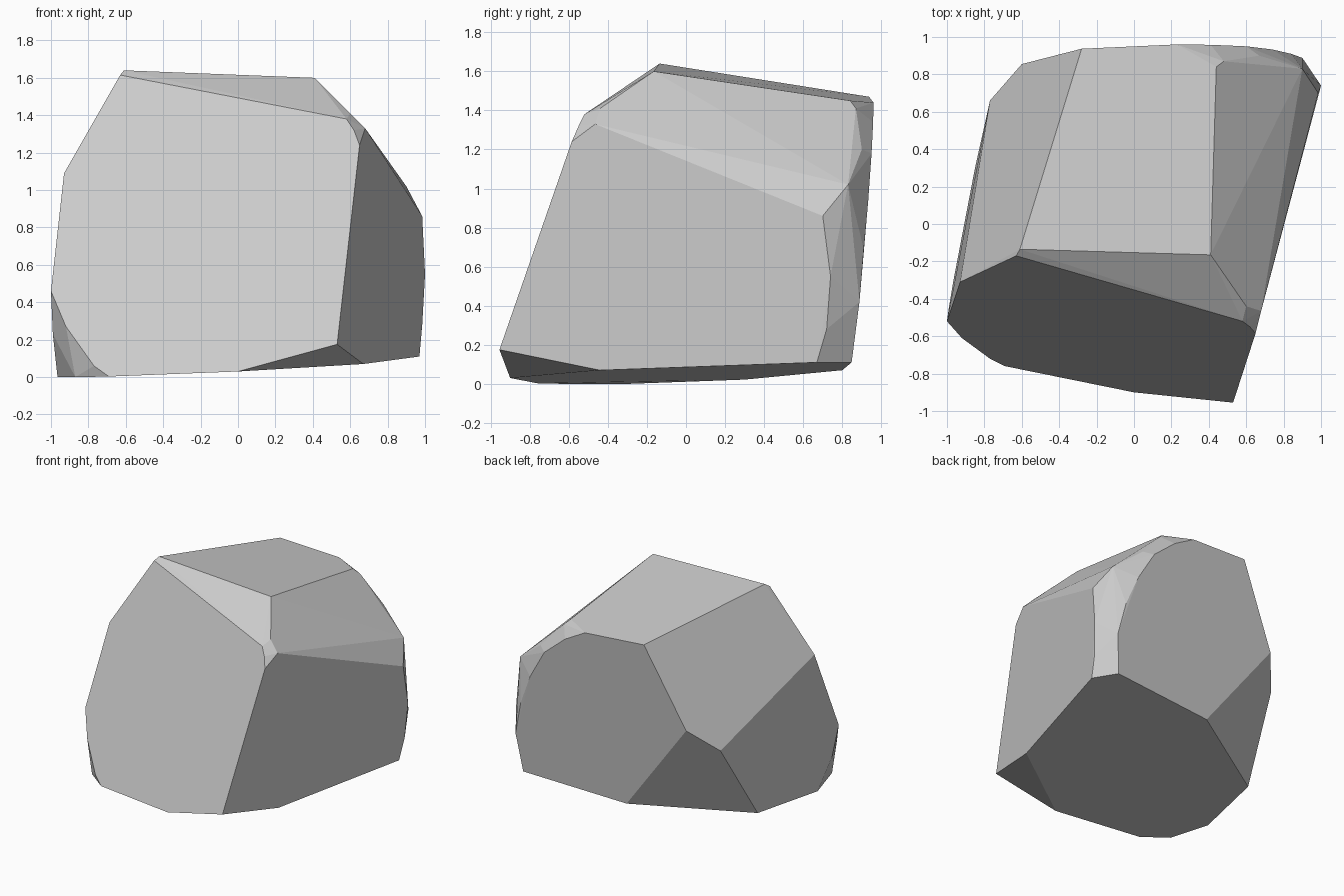
import bpy, bmesh, math

if "Cube" in bpy.data.objects:
    bpy.data.objects.remove(bpy.data.objects["Cube"])

# Corner groups of a faceted boulder: its surface is their convex hull
top_slab = [(-.61, -.135, 1.64), (.41, -.165, 1.6), (.44, .84, 1.45),
            (.23, .96, 1.44), (-.28, .937, 1.47)]
front_face = [(-.63, -.17, 1.615), (.58, -.52, 1.38), (.62, -.55, 1.32),
              (.65, -.585, 1.24), (.53, -.955, .175), (0, -.9, .03),
              (-.69, -.76, .003), (-.77, -.72, .06), (-.92, -.61, .27),
              (-1, -.52, .46), (-.93, -.31, 1.09)]
left_side = [(-.77, .66, .64), (-.6, .855, .83), (-.85, .3, .022),
             (-.965, -.3, 0), (-.87, -.62, 0), (-.99, -.45, .23)]
right_side = [(.6, -.44, 1.41), (.68, -.465, 1.33), (.67, -.44, .07),
              (.97, .67, .11)]
# Chipped strip between the right side and the back
chip_inner = [(.48, .87, 1.41), (.67, .9, 1.2), (.9, .83, 1.02), (.985, .7, .86),
              (1, .74, .55), (.985, .72, .28)]
back_rim = [(-.03, .8, .07), (.86, .848, .11), (.9, .888, .42), (.84, .91, .69),
            (.74, .933, .94), (.6, .95, 1.18), (.41, .958, 1.34)]

bm = bmesh.new()
for group in (top_slab, front_face, left_side, right_side, chip_inner, back_rim):
    for p in group:
        bm.verts.new(p)
hull = bmesh.ops.convex_hull(bm, input=bm.verts[:])
junk = {v for v in hull["geom_interior"] + hull["geom_unused"]
        if isinstance(v, bmesh.types.BMVert)}
bmesh.ops.delete(bm, geom=list(junk), context='VERTS')

# Merge nearly coplanar triangles into broad flat facets
bmesh.ops.dissolve_limit(bm, angle_limit=math.radians(4),
                         verts=bm.verts[:], edges=bm.edges[:])
bmesh.ops.recalc_face_normals(bm, faces=bm.faces[:])

mesh = bpy.data.meshes.new("boulder")
bm.to_mesh(mesh)
bm.free()
boulder = bpy.data.objects.new("boulder", mesh)
bpy.context.collection.objects.link(boulder)
